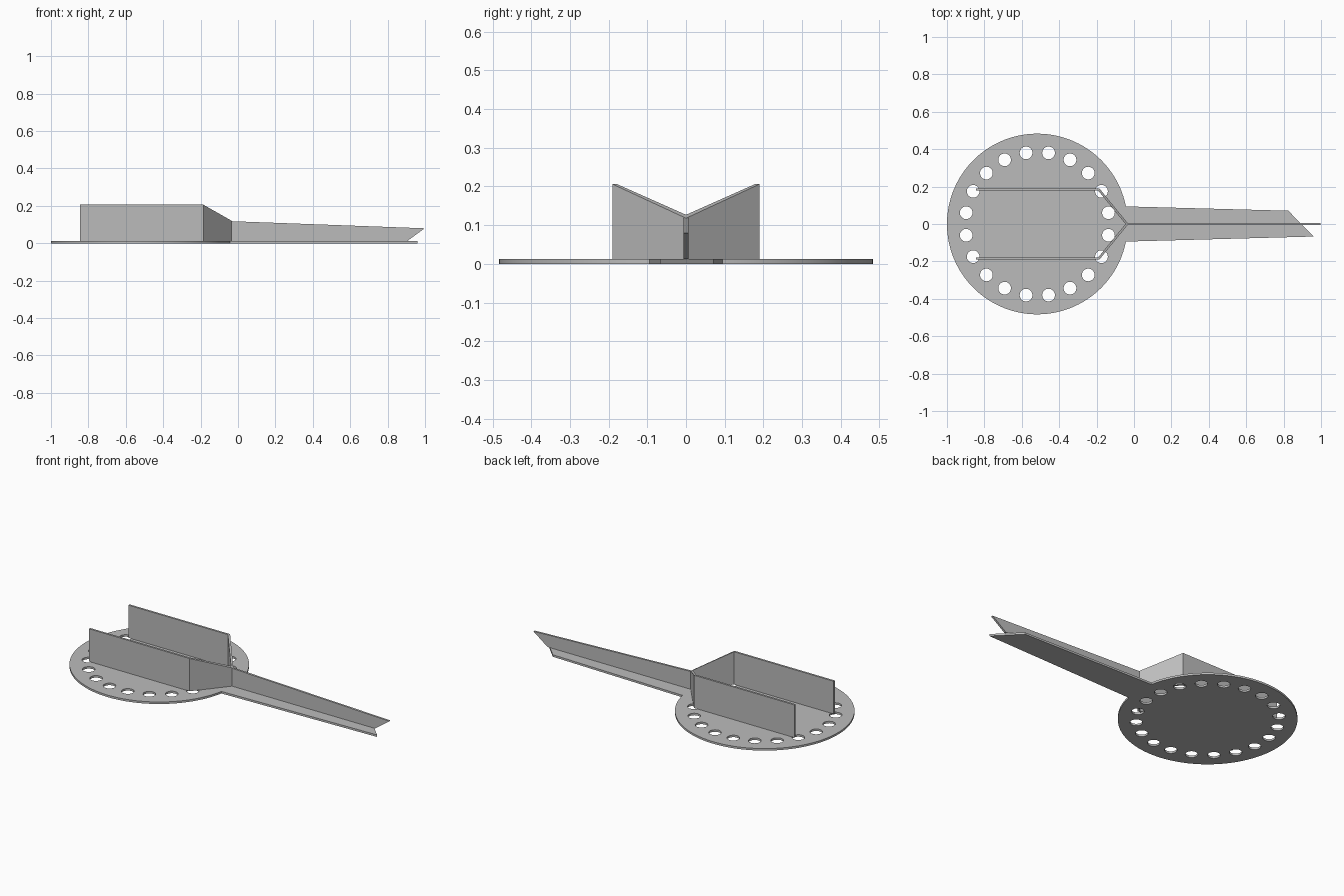
import bpy, bmesh
from math import sin, cos, asin, pi

if "Cube" in bpy.data.objects:
    bpy.data.objects.remove(bpy.data.objects["Cube"], do_unlink=True)

T = 0.012            # sheet thickness
CX, R = -0.517, 0.483  # disc centre and radius
ARM = 0.094          # arm half width at the disc
TOP, APEX = 0.206, 0.118

grey = bpy.data.materials.new("plain grey")
grey.use_nodes = True
grey.diffuse_color = (0.5, 0.5, 0.5, 1)
grey.node_tree.nodes["Principled BSDF"].inputs["Base Color"].default_value = (0.5, 0.5, 0.5, 1)


def add_mesh(name, bm):
    bmesh.ops.recalc_face_normals(bm, faces=bm.faces)
    mesh = bpy.data.meshes.new(name)
    bm.to_mesh(mesh)
    bm.free()
    mesh.materials.append(grey)
    obj = bpy.data.objects.new(name, mesh)
    bpy.context.collection.objects.link(obj)
    return obj


def arc(cx, cy, r, start, end, n):
    return [(cx + r * cos(start + (end - start) * i / n),
             cy + r * sin(start + (end - start) * i / n)) for i in range(n + 1)]


# Base plate: disc and tapered arm in one outline, with a ring of round holes
a = asin(ARM / R)
loops = [arc(CX, 0, R, a, 2 * pi - a, 112) + [(0.96, -0.067), (0.825, 0.071)]]
for i in range(20):
    t = (i + 0.5) * pi / 10
    loops.append(arc(CX + 0.385 * cos(t), 0.385 * sin(t), 0.034, 0, 2 * pi, 32)[:-1])

curve = bpy.data.curves.new("base_outline", "CURVE")
curve.dimensions = '2D'
curve.fill_mode = 'BOTH'
curve.extrude = T / 2
for loop in loops:
    spline = curve.splines.new('POLY')
    spline.points.add(len(loop) - 1)
    for p, (x, y) in zip(spline.points, loop):
        p.co = (x, y, 0, 1)
    spline.use_cyclic_u = True
outline = bpy.data.objects.new("base_outline", curve)
bpy.context.collection.objects.link(outline)
bm = bmesh.new()
bm.from_mesh(outline.to_mesh())
outline.to_mesh_clear()
bpy.data.objects.remove(outline)
bmesh.ops.remove_doubles(bm, verts=bm.verts, dist=1e-5)
bmesh.ops.translate(bm, verts=bm.verts, vec=(0, 0, T / 2))
base = add_mesh("base_plate", bm)
bpy.ops.object.select_all(action='DESELECT')
base.select_set(True)
bpy.context.view_layer.objects.active = base
bpy.ops.object.shade_smooth_by_angle(angle=pi / 6)

# Side walls: straight, then bending in and sloping down to the arm
def wall_top(x):
    return min(TOP, APEX + (TOP - APEX) * (-0.03 - x) / 0.155)


stations = [((-0.845, 0.19), (-0.845, 0.178)),
            ((-0.185, 0.19), (-0.191, 0.178)),
            ((-0.03, 0), (-0.0455, 0))]
bm = bmesh.new()
rings = []
for outer, inner in stations:
    rings.append([bm.verts.new(co) for co in (
        (*outer, T), (*outer, wall_top(outer[0])),
        (*inner, wall_top(inner[0])), (*inner, T))])
for r0, r1 in zip(rings, rings[1:]):
    for i in range(4):
        j = (i + 1) % 4
        bm.faces.new((r0[i], r0[j], r1[j], r1[i]))
bm.faces.new(rings[0])
walls = add_mesh("side_walls", bm)
mirror = walls.modifiers.new("mirror", 'MIRROR')
mirror.use_axis = (False, True, False)

# Upright fin along the middle of the arm, with a raked tip
bm = bmesh.new()
profile = [(-0.038, T), (0.905, T), (0.998, 0.08), (-0.038, APEX)]
face = bm.faces.new([bm.verts.new((x, -T / 2, z)) for x, z in profile])
side = bmesh.ops.extrude_face_region(bm, geom=[face])["geom"]
bmesh.ops.translate(bm, vec=(0, T, 0),
                    verts=[v for v in side if isinstance(v, bmesh.types.BMVert)])
add_mesh("arm_fin", bm)
